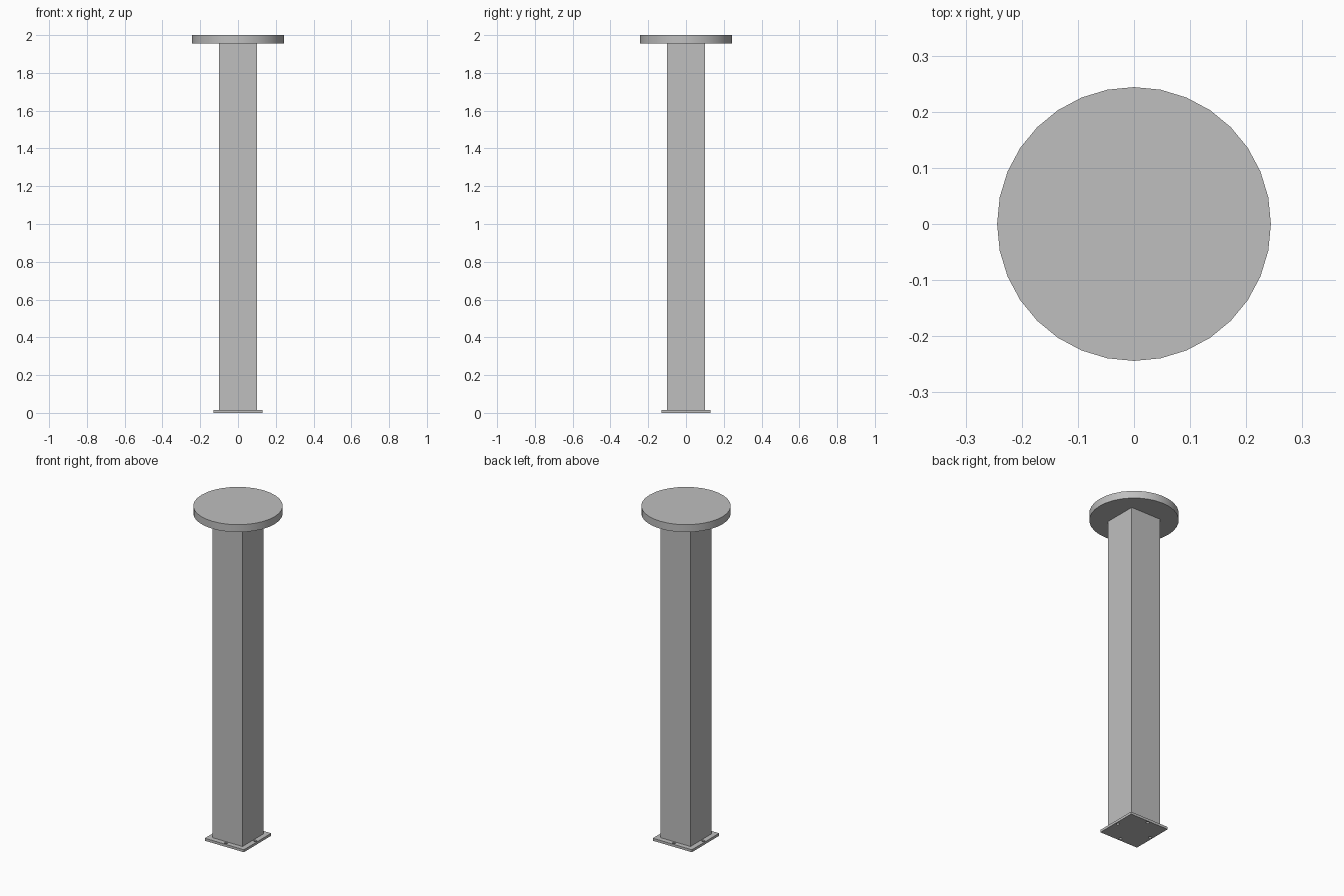
import bpy
from math import cos, sin, pi, radians

if "Cube" in bpy.data.objects:
    bpy.data.objects.remove(bpy.data.objects["Cube"], do_unlink=True)

metal = bpy.data.materials.new("grey_metal")
metal.use_nodes = True
GREY = (0.52, 0.52, 0.52, 1)
metal.diffuse_color = GREY
for node in metal.node_tree.nodes:
    if node.type == 'BSDF_PRINCIPLED':
        node.inputs["Base Color"].default_value = GREY

PLATE_TOP = 0.015
DISC_BOTTOM = 1.955


def finish(name):
    ob = bpy.context.object
    ob.name = name
    ob.data.materials.append(metal)
    return ob


def box(name, width, z0, z1):
    bpy.ops.mesh.primitive_cube_add(size=1, location=(0, 0, (z0 + z1) / 2))
    bpy.context.object.scale = (width, width, z1 - z0)
    bpy.ops.object.transform_apply(location=False, rotation=False, scale=True)
    return finish(name)


def cylinder(name, radius, x, y, z0, z1, sides):
    bpy.ops.mesh.primitive_cylinder_add(
        vertices=sides, radius=radius, depth=z1 - z0,
        location=(x, y, (z0 + z1) / 2))
    return finish(name)


# Base plate with a bolt hole at the middle of each side
plate = box("base_plate", 0.26, 0, PLATE_TOP)
for i in range(4):
    a = i * pi / 2
    cutter = cylinder("bolt_hole_cutter", 0.009, 0.115 * cos(a),
                      0.115 * sin(a), -0.02, 0.04, 16)
    cutter.hide_render = True
    bpy.context.view_layer.objects.active = plate
    cut = plate.modifiers.new("bolt_hole", 'BOOLEAN')
    cut.operation = 'DIFFERENCE'
    cut.solver = 'EXACT'
    cut.object = cutter
    bpy.ops.object.modifier_apply(modifier=cut.name)
    bpy.data.objects.remove(cutter, do_unlink=True)

# Square post
box("post", 0.2, PLATE_TOP, DISC_BOTTOM)

# Round top disc with a smooth rim
cylinder("top_disc", 0.244, 0, 0, DISC_BOTTOM, 2, 32)
bpy.ops.object.shade_smooth_by_angle(angle=radians(30))
